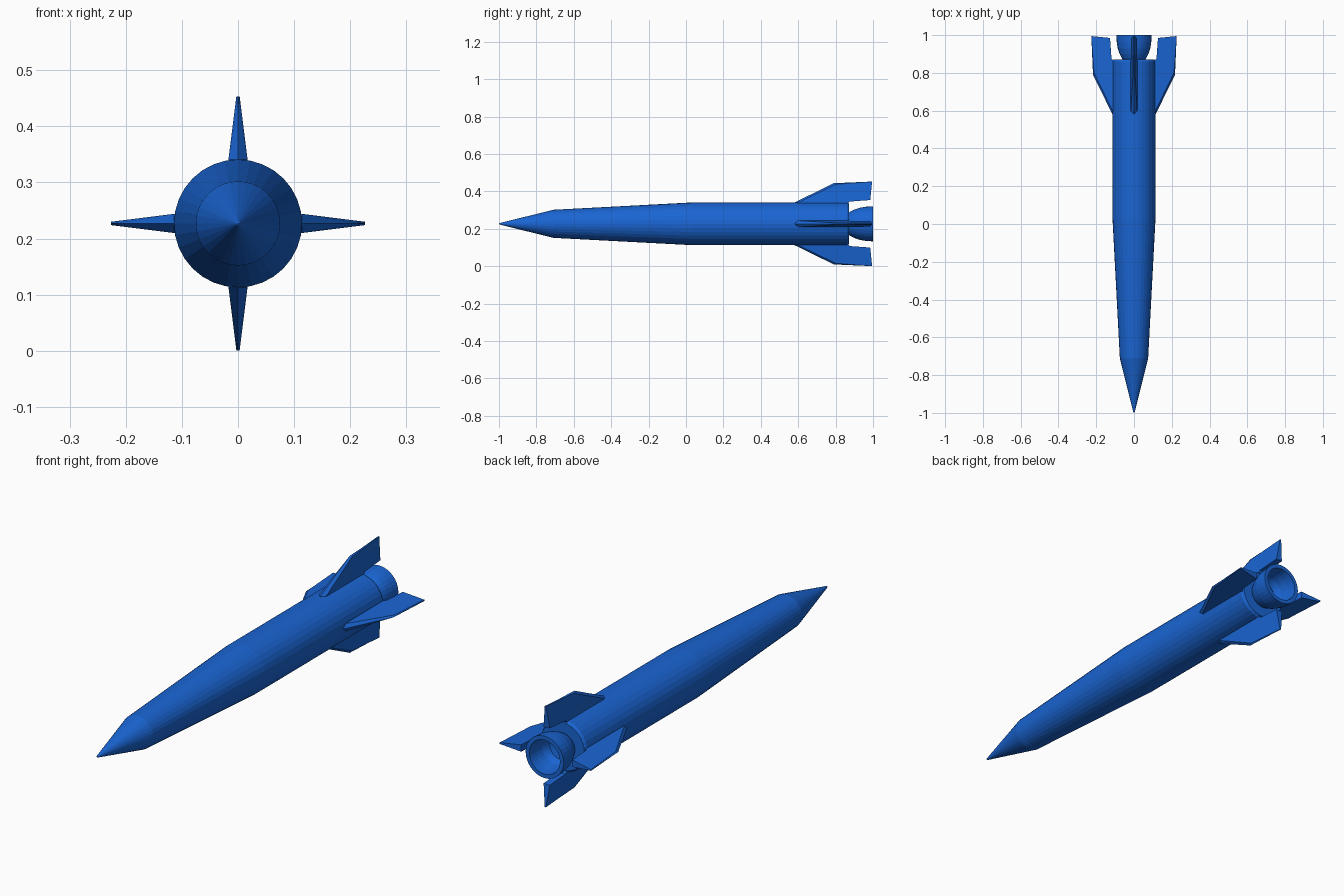
import bpy, bmesh
from math import cos, sin, pi
from mathutils import Matrix, Vector

if "Cube" in bpy.data.objects:
    bpy.data.objects.remove(bpy.data.objects["Cube"])

CZ = 0.227     # height of the rocket axis
SIDES = 32

blue = bpy.data.materials.new("blue_paint")
blue.diffuse_color = (0.01, 0.13, 0.65, 1)
blue.use_nodes = True
blue.node_tree.nodes["Principled BSDF"].inputs["Base Color"].default_value = blue.diffuse_color


def finish(name, bm):
    bmesh.ops.remove_doubles(bm, verts=bm.verts, dist=1e-5)
    bmesh.ops.recalc_face_normals(bm, faces=bm.faces)
    mesh = bpy.data.meshes.new(name)
    bm.to_mesh(mesh)
    bm.free()
    mesh.materials.append(blue)
    ob = bpy.data.objects.new(name, mesh)
    ob.location.z = CZ
    bpy.context.collection.objects.link(ob)
    return ob


def lathe(name, profile):
    """Revolve (y, radius) points around the y axis."""
    bm = bmesh.new()
    rings = [[bm.verts.new((r * cos(2 * pi * i / SIDES), y, r * sin(2 * pi * i / SIDES)))
              for i in range(SIDES)] if r > 0 else [bm.verts.new((0, y, 0))]
             for y, r in profile]
    for a, b in zip(rings, rings[1:]):
        for i in range(SIDES):
            j = (i + 1) % SIDES
            quad = [a[i % len(a)], a[j % len(a)], b[j % len(b)], b[i % len(b)]]
            bm.faces.new(list(dict.fromkeys(quad)))
    return finish(name, bm)


# Fuselage with pointed nose and a slightly chamfered tail
lathe("fuselage", [(-1, 0), (-0.995, 0.004), (-0.71, 0.075), (0.03, 0.114),
                   (0.86, 0.114), (0.872, 0.107), (0.872, 0)])

# Hollow engine bell
lathe("engine_nozzle", [(0.865, 0.055), (0.88, 0.066), (0.90, 0.076), (0.93, 0.086),
                        (0.96, 0.091), (1.0, 0.094), (1.0, 0.076), (0.96, 0.073),
                        (0.92, 0.066), (0.89, 0.052), (0.88, 0)])


def fin(name, angle):
    # Outline as (y, radius); the fin thins towards its tip
    outline = [(0.58, 0.10), (0.58, 0.114), (0.79, 0.217), (0.995, 0.226),
               (0.985, 0.127), (0.875, 0.119), (0.86, 0.10)]
    # Side panels sit just behind the sharp leading edge
    panel = [(0.60, 0.10), (0.60, 0.114), (0.80, 0.211)] + outline[3:]
    half = lambda r: 0.017 - (r - 0.114) / 0.112 * 0.014
    bm = bmesh.new()
    left, right = ([bm.verts.new((s * half(r), y, r)) for y, r in panel] for s in (-1, 1))
    edge = [bm.verts.new((0, y, r)) for y, r in outline[:4]]
    bm.faces.new(left)
    bm.faces.new(right[::-1])
    for side in (left, right):
        for i in range(3):
            bm.faces.new((side[i], side[i + 1], edge[i + 1], edge[i]))
    bm.faces.new((left[3], edge[3], right[3], right[4], left[4]))
    for i in (4, 5):
        bm.faces.new((left[i], left[i + 1], right[i + 1], right[i]))
    bm.transform(Matrix.Rotation(angle, 4, 'Y'))
    finish(name, bm)


# Four tail fins
for k, label in enumerate(("top", "right", "bottom", "left")):
    fin("fin_" + label, k * pi / 2)
